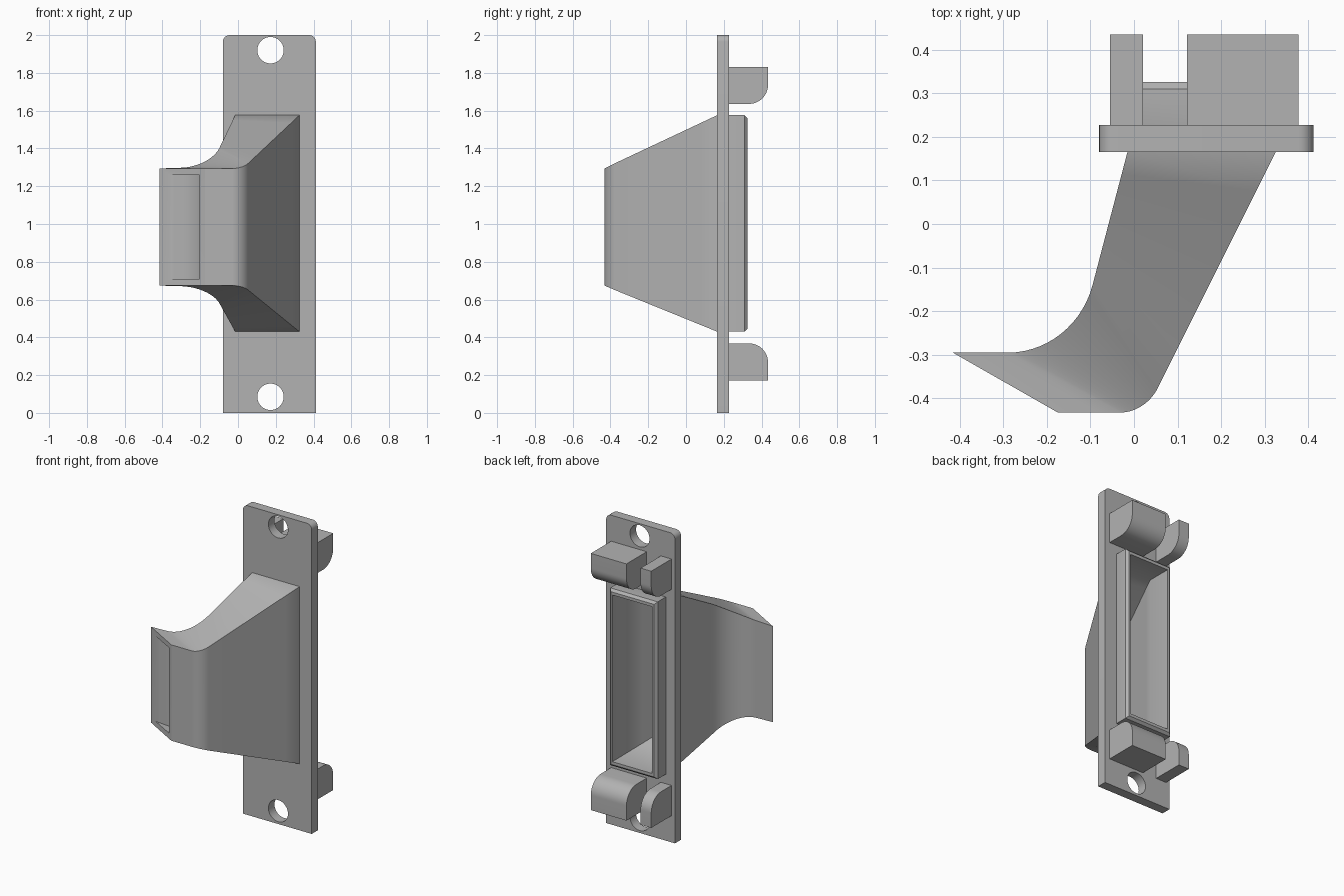
import bpy, bmesh, math
from mathutils import Vector

cube = bpy.data.objects.get("Cube")
if cube:
    bpy.data.objects.remove(cube, do_unlink=True)

GREY = (0.45, 0.45, 0.45, 1)
mat = bpy.data.materials.new("plain grey")
mat.use_nodes = True
mat.diffuse_color = GREY
mat.node_tree.nodes["Principled BSDF"].inputs["Base Color"].default_value = GREY


def finish(name, verts, faces):
    """Make an object with outward normals and smooth curved walls."""
    mesh = bpy.data.meshes.new(name)
    mesh.from_pydata(verts, [], faces)
    bm = bmesh.new()
    bm.from_mesh(mesh)
    bmesh.ops.remove_doubles(bm, verts=bm.verts, dist=0.0001)
    bmesh.ops.recalc_face_normals(bm, faces=bm.faces)
    bm.to_mesh(mesh)
    bm.free()
    mesh.materials.append(mat)
    obj = bpy.data.objects.new(name, mesh)
    bpy.context.collection.objects.link(obj)
    bpy.ops.object.select_all(action='DESELECT')
    obj.select_set(True)
    bpy.context.view_layer.objects.active = obj
    bpy.ops.object.shade_smooth_by_angle(angle=math.radians(30))
    return obj


def arc(cx, cy, r, start, end, n=10):
    angles = [math.radians(start + (end - start) * i / n) for i in range(n + 1)]
    return [(cx + r * math.cos(a), cy + r * math.sin(a)) for a in angles]


# Mounting plate: rounded top corners, two screw holes and the duct opening
L, R, TOP, CR = -0.08, 0.412, 2.0, 0.035
outline = [(L, 0), (R, 0)] + arc(R - CR, TOP - CR, CR, 0, 90, 6) \
    + arc(L + CR, TOP - CR, CR, 90, 180, 6)
opening = [(0, 0.445), (0.31, 0.445), (0.31, 1.56), (0, 1.56)]
holes = [arc(0.172, z, 0.07, 0, 360, 40)[:-1] for z in (0.085, 1.92)]
curve = bpy.data.curves.new("plate_outline", 'CURVE')
curve.dimensions = '2D'
curve.fill_mode = 'BOTH'
curve.extrude = 0.031
for loop in [outline, opening] + holes:
    spline = curve.splines.new('POLY')
    spline.points.add(len(loop) - 1)
    for point, (x, z) in zip(spline.points, loop):
        point.co = (x, z, 0, 1)
    spline.use_cyclic_u = True
temp = bpy.data.objects.new("plate_outline", curve)
bpy.context.collection.objects.link(temp)
bpy.context.view_layer.update()
flat = temp.to_mesh()
plate_verts = [(v.co.x, 0.196 - v.co.z, v.co.y) for v in flat.vertices]
plate_faces = [tuple(p.vertices) for p in flat.polygons]
temp.to_mesh_clear()
bpy.data.objects.remove(temp, do_unlink=True)
finish("mounting_plate", plate_verts, plate_faces)


# Hollow duct: rails hold x, y and the share of taper reached so far
def rail(start, bend_in, corner, bend_out, end, k=0.59):
    a, b, c, d, e = map(Vector, (start, bend_in, corner, bend_out, end))
    h1, h2 = b.lerp(c, k), d.lerp(c, k)
    pts = [a.lerp(b, i / 6) for i in range(6)]
    for i in range(15):
        t = i / 14
        s = 1 - t
        pts.append(b * s**3 + h1 * 3 * s * s * t + h2 * 3 * s * t * t + d * t**3)
    return pts + [d.lerp(e, i / 3) for i in range(1, 4)]


def ring(back, front, inset):
    corners = []
    for top, p in ((1, back), (1, front), (0, front), (0, back)):
        z = 1.576 - 0.282 * p[2] - inset if top else 0.43 + 0.244 * p[2] + inset
        corners.append((p[0], p[1], z))
    return corners


def rim_ring(x0, x1, y, inset):
    return ring((x0, y, 0), (x1, y, 0), inset)


outer_back = rail((-0.015, 0.165, 0), (-0.095, -0.14, 0.59), (-0.136, -0.295, 0.94),
                  (-0.29, -0.295, 0.985), (-0.415, -0.295, 1))
outer_front = rail((0.325, 0.165, 0), (0.055, -0.375, 0.9), (0.0275, -0.432, 1),
                   (-0.03, -0.432, 1), (-0.175, -0.432, 1))
inner_back = rail((0.016, 0.165, 0), (-0.066, -0.148, 0.59), (-0.113, -0.325, 0.94),
                  (-0.29, -0.325, 0.985), (-0.362, -0.325, 1))
inner_front = rail((0.3, 0.165, 0), (0.04, -0.367, 0.9), (0.017, -0.413, 1),
                   (-0.03, -0.413, 1), (-0.205, -0.413, 1))
WALL = 0.034
rings = [rim_ring(0, 0.31, 0.325, 0.015), rim_ring(-0.015, 0.325, 0.31, 0)]
rings += [ring(b, f, 0) for b, f in zip(outer_back, outer_front)]
rings += [ring(b, f, WALL) for b, f in reversed(list(zip(inner_back, inner_front)))]
rings.append(rim_ring(0.016, 0.3, 0.325, WALL))
count = len(rings)
duct_faces = []
for i in range(count):
    j = (i + 1) % count
    for a in range(4):
        b = (a + 1) % 4
        duct_faces.append((4 * i + a, 4 * i + b, 4 * j + b, 4 * j + a))
finish("curved_duct", [v for r in rings for v in r], duct_faces)


# Clip tabs: rounded on the edge that faces the middle of the plate
def tab(name, x0, x1, z_outer, z_inner):
    side = 1 if z_inner > z_outer else -1
    rad, y0, y1 = 0.1, 0.227, 0.434
    profile = [(y0, z_inner), (y0, z_outer), (y1, z_outer)]
    profile += [(y, z_inner + side * (z - rad))
                for y, z in arc(y1 - rad, 0, rad, 0, 90, 12)]
    n = len(profile)
    verts = [(x, y, z) for x in (x0, x1) for y, z in profile]
    faces = [tuple(range(n)), tuple(range(n, 2 * n))]
    faces += [(i, (i + 1) % n, n + (i + 1) % n, n + i) for i in range(n)]
    finish(name, verts, faces)


for level, z_out, z_in in (("upper", 1.832, 1.636), ("lower", 0.172, 0.368)):
    tab(level + "_wide_tab", 0.122, 0.377, z_out, z_in)
    tab(level + "_narrow_tab", -0.055, 0.021, z_out, z_in)
